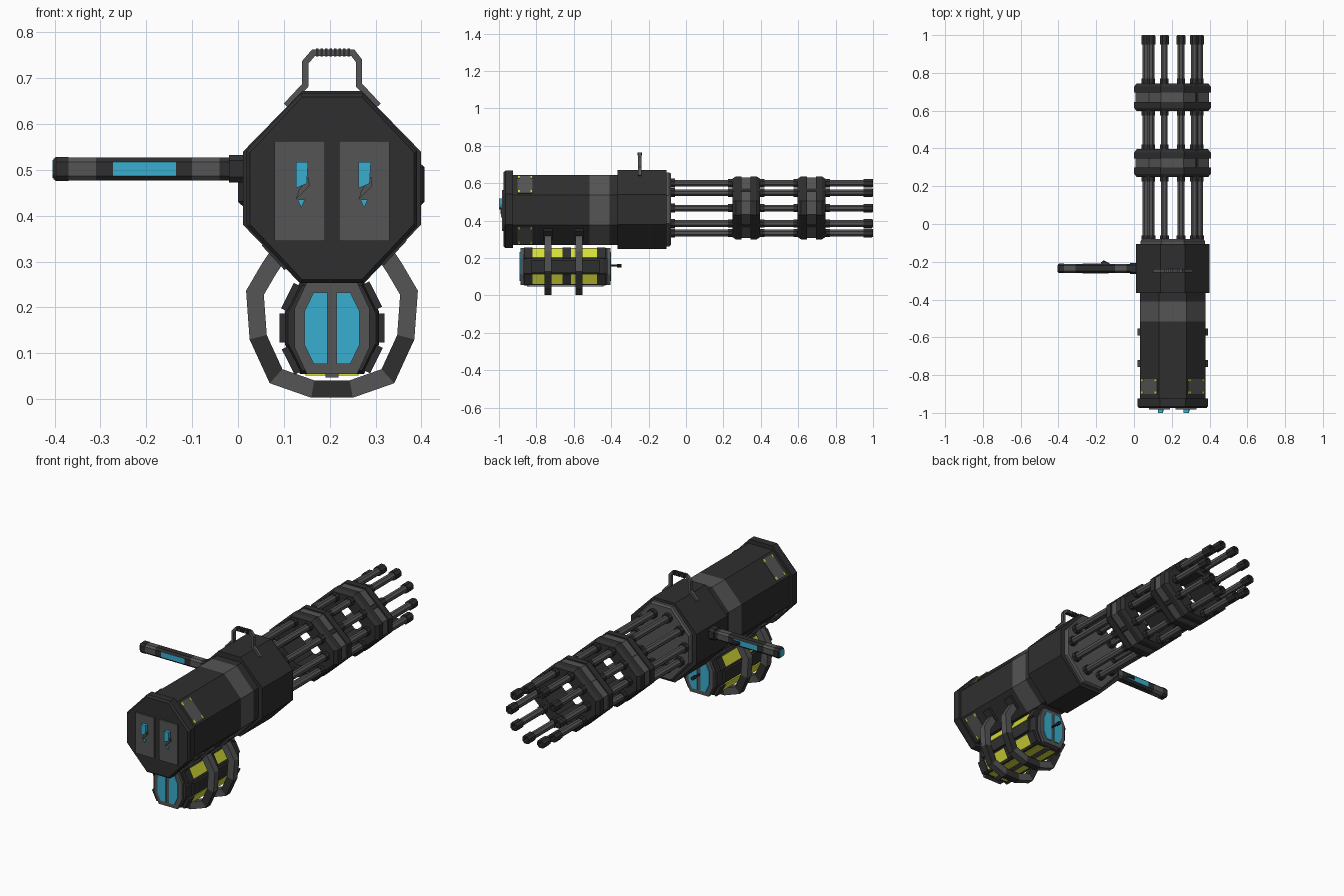
import bpy, bmesh, math
from mathutils import Vector

if "Cube" in bpy.data.objects:
    bpy.data.objects.remove(bpy.data.objects["Cube"])

def material(name, r, g, b):
    m = bpy.data.materials.new(name)
    m.diffuse_color = (r, g, b, 1)
    m.use_nodes = True
    m.node_tree.nodes["Principled BSDF"].inputs["Base Color"].default_value = m.diffuse_color
    return m

DARK = material("dark_metal", 0.028, 0.028, 0.028)
GRAY = material("gray_metal", 0.09, 0.09, 0.09)
BLUE = material("blue_glow", 0.04, 0.42, 0.62)
YELLOW = material("yellow_paint", 0.68, 0.72, 0.04)
CX, CZ = 0.205, 0.46

def loft(name, sections, mats, axis='Y', closed=False):
    """Skin equal-length outlines [(position, [(u, v)...])]; mats holds one material per span."""
    bm = bmesh.new()
    place = (lambda p, u, v: (u, p, v)) if axis == 'Y' else (lambda p, u, v: (p, u, v))
    rings = [[bm.verts.new(place(p, u, v)) for u, v in pts] for p, pts in sections]
    spans = len(rings) if closed else len(rings) - 1
    if not isinstance(mats, list):
        mats = [mats] * spans
    palette = list(dict.fromkeys(mats))
    n = len(rings[0])
    for s in range(spans):
        a, b = rings[s], rings[(s + 1) % len(rings)]
        for i in range(n):
            j = (i + 1) % n
            bm.faces.new((a[i], a[j], b[j], b[i])).material_index = palette.index(mats[s])
    if not closed:
        bm.faces.new(rings[0]).material_index = palette.index(mats[0])
        bm.faces.new(rings[-1]).material_index = palette.index(mats[-1])
    bmesh.ops.recalc_face_normals(bm, faces=bm.faces)
    me = bpy.data.meshes.new(name)
    bm.to_mesh(me)
    bm.free()
    for m in palette:
        me.materials.append(m)
    ob = bpy.data.objects.new(name, me)
    bpy.context.collection.objects.link(ob)
    return ob

def octo(hx, hz, tx, tz, cx=CX, cz=CZ, s=1.0):
    q = [(tx, hz), (-tx, hz), (-hx, tz), (-hx, -tz), (-tx, -hz), (tx, -hz), (hx, -tz), (hx, tz)]
    return [(cx + x * s, cz + z * s) for x, z in q]

def circle(x, z, r, n=8):
    return [(x + r * math.cos(math.tau * (i + .5) / n), z + r * math.sin(math.tau * (i + .5) / n)) for i in range(n)]

def prism(name, pts, y0, y1, mat):
    return loft(name, [(y0, pts), (y1, pts)], mat)

def box(name, x0, x1, y0, y1, z0, z1, mat):
    return prism(name, [(x0, z0), (x1, z0), (x1, z1), (x0, z1)], y0, y1, mat)

def panel(name, outline, edge, t0, t1, y0, y1, thick, mat):
    """Plate lying on one side of an outline, from t0 to t1 along that side."""
    a, b = Vector(outline[edge]), Vector(outline[(edge + 1) % 8])
    d = b - a
    n = Vector((d.y, -d.x)).normalized()
    p, q = a + d * t0, a + d * t1
    pts = [p - n * .004, q - n * .004, q + n * thick, p + n * thick]
    return prism(name, [tuple(v) for v in pts], y0, y1, mat)

def strap(name, path, w, y0, y1, mats):
    """Flat bar following an x-z path with mitred corners."""
    P = [Vector(p) for p in path]
    dirs = [(b - a).normalized() for a, b in zip(P, P[1:])]
    off = []
    for i in range(len(P)):
        d0, d1 = dirs[max(i - 1, 0)], dirs[min(i, len(dirs) - 1)]
        n0, n1 = Vector((-d0.y, d0.x)), Vector((-d1.y, d1.x))
        m = (n0 + n1).normalized()
        off.append(m * (w / 2 / m.dot(n0)))
    for i in range(len(P) - 1):
        pts = [P[i] - off[i], P[i + 1] - off[i + 1], P[i + 1] + off[i + 1], P[i] + off[i]]
        prism(f"{name}_{i}", [tuple(v) for v in pts], y0, y1, mats[i % len(mats)])

# main housing, rear plate and forward block
MAIN = octo(.173, .188, .073, .08, cz=.457)
REAR = octo(.186, .207, .068, .082)
BLOCK = octo(.194, .212, .065, .08)
FRONT = octo(.17, .198, .06, .075)
loft("main_housing", [(-.94, MAIN), (-.515, MAIN), (-.41, MAIN), (-.35, MAIN)], [DARK, GRAY, DARK])
loft("rear_plate", [(-.975, octo(.186, .207, .068, .082, s=.96)), (-.965, REAR), (-.925, REAR)], DARK)
loft("forward_block", [(-.365, BLOCK), (-.105, BLOCK)], DARK)
loft("front_plate", [(-.11, FRONT), (-.09, FRONT), (-.08, octo(.17, .198, .06, .075, s=.96))], GRAY)

# rear doors with blue indicators
for k, x in enumerate((.08, .22)):
    box(f"rear_door_{k}", x, x + .11, -.983, -.97, .345, .563, GRAY)
    c = x + (.058 if k == 0 else .055)
    prism(f"indicator_{k}", [(c - .012, .46), (c + .012, .47), (c + .015, .517), (c - .012, .517)], -1, -.98, BLUE)
    prism(f"indicator_tip_{k}", [(c - .008, .435), (c, .417), (c + .008, .435)], -.99, -.98, BLUE)
    prism(f"indicator_slash_{k}", [(c - .012, .435), (c + .018, .465), (c + .016, .485), (c - .006, .455)], -.993, -.98, GRAY)

# corner plates with yellow marks on the sloping sides
for e in (1, 3, 5, 7):
    panel(f"corner_plate_{e}", MAIN, e, .08, .92, -.9, -.82, .004, GRAY)
    for t in (.08, .80):
        for y in (-.9, -.832):
            panel(f"corner_mark_{e}", MAIN, e, t, t + .12, y, y + .012, .006, YELLOW)

# ten barrels
for i in range(10):
    a = math.tau * i / 10
    x, z = CX + .142 * math.cos(a), .467 + .14 * math.sin(a)
    prof = [(-.1, .026, DARK), (-.06, .026, DARK), (-.06, .019, GRAY), (.225, .019, DARK),
            (.225, .024, DARK), (.42, .024, DARK), (.42, .019, GRAY), (.575, .019, DARK),
            (.575, .024, DARK), (.77, .024, DARK), (.77, .019, GRAY), (.95, .019, DARK),
            (.95, .025, DARK), (.995, .025, DARK), (1.0, .022, DARK), (1.0, .013, DARK), (.97, .013, DARK)]
    loft(f"barrel_{i}", [(y, circle(x, z, r)) for y, r, m in prof], [m for y, r, m in prof[:-1]])

# two barrel clamps with a paler centre band
for k, y in enumerate((.248, .597)):
    sec = lambda s: octo(.203, .168, .062, .038, cx=.2035, cz=.468, s=s)
    prof = [(0, .55), (0, .93), (.018, 1), (.05, 1), (.05, .96), (.098, .96), (.098, 1), (.13, 1), (.148, .93), (.148, .55)]
    loft(f"barrel_clamp_{k}", [(y + d, sec(s)) for d, s in prof],
         [DARK, DARK, DARK, DARK, GRAY, DARK, DARK, DARK, DARK, DARK], closed=True)

# side handle
def grip(s=1.0):
    return octo(.024, .025, .015, .015, cx=-.235, cz=.502, s=s)
loft("side_handle", [(x, grip(s)) for x, s in ((-.402, .9), (-.397, 1.05), (-.37, 1.05), (-.37, 1), (-.31, 1), (-.1, 1), (-.04, 1), (-.01, 1))],
     [DARK, DARK, DARK, GRAY, DARK, GRAY, DARK], axis='X')
loft("handle_collar", [(x, grip(1.2)) for x in (-.02, .03)], DARK, axis='X')
loft("handle_tip", [(x, grip(.8)) for x in (-.405, -.395)], BLUE, axis='X')
for k, y in enumerate((-.261, -.213)):
    box(f"handle_light_{k}", -.273, -.135, y, y + .004, .487, .517, BLUE)
loft("trigger", [(-.175, octo(.005, .008, .003, .004, -.208, .502)),
                 (-.16, octo(.016, .008, .01, .004, -.208, .502)),
                 (-.13, octo(.005, .008, .003, .004, -.212, .502))], DARK, axis='X')

# carry handle on top
strap("carry_handle", [(.105, .64), (.147, .685), (.147, .735), (.165, .756), (.25, .756), (.264, .738), (.264, .685), (.306, .64)],
      .014, -.256, -.238, [GRAY])
for i in range(8):
    x = .17 + i * .0098
    box(f"carry_grip_rib_{i}", x, x + .006, -.259, -.235, .747, .765, DARK)

# canister below the housing
KX, KZ = CX, .155
CAN = octo(.103, .1, .07, .035, KX, KZ)
SMALL = octo(.103, .1, .07, .035, KX, KZ, .93)
loft("canister_body", [(-.87, SMALL), (-.85, CAN), (-.44, CAN), (-.42, SMALL)], DARK)
RIM = octo(.082, .1, .055, .042, KX, KZ)
for k, (y0, y1, yw, yv) in enumerate(((-.885, -.86, -.89, -.88), (-.43, -.405, -.41, -.40))):
    prism(f"canister_rim_{k}", RIM, y0, y1, GRAY)
    for s in (-1, 1):
        pts = [(.01, .078), (.04, .078), (.06, .037), (.06, -.037), (.04, -.078), (.01, -.078)]
        prism(f"canister_window_{k}", [(KX + s * x, KZ + z) for x, z in pts], yw, yv, BLUE)
loft("canister_valve", [(y, circle(KX, .16, r)) for y, r in ((-.41, .006), (-.37, .006), (-.37, .01), (-.345, .01))], DARK)

# yellow canister strips, end brackets and side rails
for e in (1, 3, 5, 7):
    panel(f"yellow_strip_{e}", CAN, e, .15, .92, -.84, -.45, .005, YELLOW)
    for y in (-.865, -.66, -.475):
        panel(f"strip_bracket_{e}", CAN, e, .1, .95, y, y + .045, .011, DARK)
for x in (-.035, .035):
    panel("under_strip", CAN, 4, .5 + x * 7 - .17, .5 + x * 7 + .17, -.84, -.45, .004, YELLOW)
for e in (2, 6):
    panel(f"side_rail_{e}", CAN, e, .05, .95, -.83, -.46, .012, DARK)
panel("bottom_rail", CAN, 4, .4, .6, -.85, -.44, .008, GRAY)

# two hoops carrying the canister
half = [(-.115, .318), (-.137, .285), (-.168, .232), (-.161, .135), (-.122, .05), (-.042, .022)]
path = [(KX + x, z) for x, z in half] + [(KX - x, z) for x, z in reversed(half)]
for k, y in enumerate((-.757, -.59)):
    strap(f"hoop_{k}", path, .038, y, y + .037, [GRAY, GRAY, GRAY, DARK, GRAY, DARK, GRAY, DARK, GRAY, GRAY, GRAY])
    for e in (3, 5):
        panel(f"hoop_foot_{k}", MAIN, e, .3, .8, y - .006, y + .043, .014, DARK)
    box(f"hoop_saddle_{k}", KX - .05, KX + .05, y, y + .037, .24, .28, DARK)
